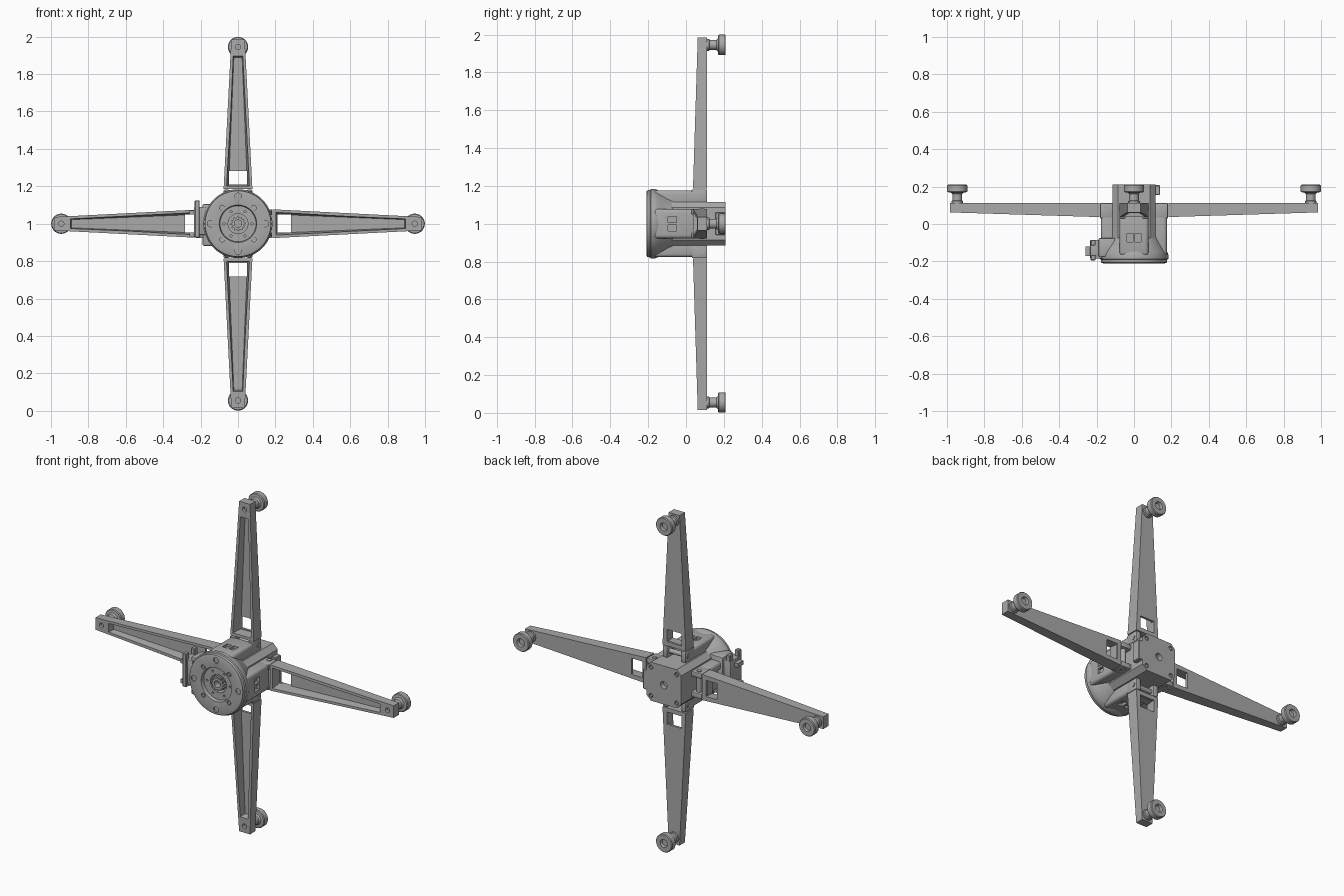
import bpy, bmesh, math
from math import pi, sin, cos
from mathutils import Matrix

cube = bpy.data.objects.get("Cube")
if cube:
    bpy.data.objects.remove(cube)

GREY = (0.4, 0.4, 0.4, 1)
metal = bpy.data.materials.new("grey metal")
metal.use_nodes = True
metal.diffuse_color = GREY
metal.node_tree.nodes["Principled BSDF"].inputs["Base Color"].default_value = GREY


def finish(name, bm):
    bmesh.ops.recalc_face_normals(bm, faces=bm.faces)
    mesh = bpy.data.meshes.new(name)
    bm.to_mesh(mesh)
    bm.free()
    mesh.materials.append(metal)
    mesh.shade_smooth()
    mesh.set_sharp_from_angle(angle=math.radians(35))
    ob = bpy.data.objects.new(name, mesh)
    bpy.context.collection.objects.link(ob)
    ob.location.z = 1
    return ob


def loft(name, rows):
    """Skin equal-length loops of points and cap both ends."""
    bm = bmesh.new()
    loops = [[bm.verts.new(p) for p in row] for row in rows]
    n = len(loops[0])
    for a, b in zip(loops, loops[1:]):
        for i in range(n):
            j = (i + 1) % n
            bm.faces.new((a[i], a[j], b[j], b[i]))
    bm.faces.new(loops[0])
    bm.faces.new(loops[-1])
    return finish(name, bm)


def beam(name, *sections):
    """Tapered beam along x; each section is (x, half width, front y, back y)."""
    return loft(name, [[(x, f, -w), (x, f, w), (x, b, w), (x, b, -w)] for x, w, f, b in sections])


def box(name, x, y, z):
    return loft(name, [[(a, y[0], z[0]), (a, y[1], z[0]), (a, y[1], z[1]), (a, y[0], z[1])] for a in x])


def prism(name, pts, y0, y1):
    return loft(name, [[(x, y, z) for x, z in pts] for y in (y0, y1)])


def lathe(name, profile, x=0, z=0, steps=48):
    """Spin (radius, y) points about a y-parallel axis, closing both ends."""
    rows = [[(x + r * cos(2 * pi * i / steps), y, z + r * sin(2 * pi * i / steps))
             for i in range(steps)] for r, y in profile]
    return loft(name, rows)


def rod(name, r, y0, y1, x=0, z=0, steps=24):
    return lathe(name, [(r, y0), (r, y1)], x, z, steps)


def cut(ob, *cutters):
    for c in cutters:
        mod = ob.modifiers.new("cut", "BOOLEAN")
        mod.operation, mod.object, mod.solver = "DIFFERENCE", c, "EXACT"
    bpy.context.view_layer.update()
    mesh = bpy.data.meshes.new_from_object(ob.evaluated_get(bpy.context.evaluated_depsgraph_get()))
    ob.modifiers.clear()
    ob.data = mesh
    mesh.set_sharp_from_angle(angle=math.radians(35))
    for c in cutters:
        bpy.data.objects.remove(c)
    return ob


def bevel(ob, width, segments=3):
    bm = bmesh.new()
    bm.from_mesh(ob.data)
    bmesh.ops.bevel(bm, geom=bm.edges[:], offset=width, segments=segments, profile=0.5, affect="EDGES")
    bm.to_mesh(ob.data)
    bm.free()
    ob.data.shade_smooth()
    ob.data.set_sharp_from_angle(angle=math.radians(35))
    return ob


def four_way(ob):
    """Repeat a part at the four quarter turns about the y axis."""
    base = ob.name
    for side, k in (("left", 0), ("lower", 1), ("right", 2), ("upper", 3)):
        o = ob if k == 0 else ob.copy()
        if k:
            bpy.context.collection.objects.link(o)
        o.rotation_euler.y = k * pi / 2
        o.name = side + "_" + base


# Arms: tapered trays, open at the front, with a window near the root
arm = beam("arm", (0.185, 0.077, 0.037, 0.112), (0.985, 0.036, 0.062, 0.112))
pocket = loft("pocket", [
    [(0.2, -0.066, 0), (0.905, -0.03, 0), (0.905, 0.03, 0), (0.2, 0.066, 0)][::-1] and
    [(0.2, 0.0, -0.068), (0.905, 0.0, -0.031), (0.905, 0.0, 0.031), (0.2, 0.0, 0.068)],
    [(0.205, 0.098, -0.05), (0.89, 0.098, -0.022), (0.89, 0.098, 0.022), (0.205, 0.098, 0.05)]])
window = box("window", (0.21, 0.283), (0.05, 0.2), (-0.048, 0.048))
tip_hole = rod("tip_hole", 0.014, 0, 0.08, 0.945)
four_way(cut(arm, pocket, window, tip_hole))

# Feet: turned pads on short posts behind each arm tip
foot = lathe("foot", [(0.032, 0.108), (0.032, 0.122), (0.026, 0.125), (0.026, 0.16), (0.034, 0.168),
                      (0.05, 0.17), (0.054, 0.175), (0.054, 0.205), (0.05, 0.21), (0.024, 0.21),
                      (0.02, 0.195), (0.002, 0.195)], 0.945, 0, 32)
four_way(foot)

# Hinge lugs and pins joining the arms to the body
for s, side in ((1, "a"), (-1, "b")):
    lug = box("hinge_lug_" + side, (0.11, 0.182), (0.03, 0.112), sorted((s * 0.045, s * 0.077)))
    four_way(bevel(lug, 0.006, 2))
pin = rod("hinge_pin", 0.014, -0.081, 0.081, 0.147, 0, 16)
pin.data.transform(Matrix.Translation((0, 0.085, 0)) @ Matrix.Rotation(pi / 2, 4, "X"))
four_way(pin)

# Pillars running from the front flange back to the hinges
pillar = box("pillar", (0.09, 0.176), (-0.17, 0.05), (-0.077, 0.077))
pillar = bevel(pillar, 0.016)
slots = [box("slot", (0.16, 0.2), (-0.095, -0.05), (a, a + 0.032)) for a in (-0.038, 0.006)]
four_way(cut(pillar, *slots))

# Flared housing with the stepped front flange
housing = lathe("front_housing", [
    (0.002, -0.145), (0.053, -0.145), (0.053, -0.185), (0.096, -0.185), (0.1, -0.205), (0.165, -0.21),
    (0.176, -0.206), (0.178, -0.19), (0.184, -0.186), (0.184, -0.165), (0.178, -0.15), (0.165, -0.125),
    (0.152, -0.1), (0.14, -0.07), (0.002, -0.07)], steps=64)
holes = [rod("hole", 0.013, -0.25, -0.198, 0.12 * cos(a), 0.12 * sin(a), 16)
         for a in (pi / 4 + k * pi / 2 for k in range(4))]
holes += [rod("hole", 0.017, -0.25, -0.2, 0.147 * cos(k * pi / 2), 0.147 * sin(k * pi / 2), 16)
          for k in range(4)]
holes += [rod("hole", 0.006, -0.25, -0.175, 0.075 * cos(k * pi / 3), 0.075 * sin(k * pi / 3), 12)
          for k in range(6)]
cut(housing, *holes)
for k in range(4):
    a = pi / 4 + k * pi / 2
    rod("flange_screw_%d" % (k + 1), 0.009, -0.206, -0.195, 0.12 * cos(a), 0.12 * sin(a), 12)

# Splined output shaft
teeth = 12
spline = []
for i in range(teeth * 4):
    r = 0.04 if i % 4 < 2 else 0.033
    a = 2 * pi * i / (teeth * 4)
    spline.append((r * cos(a), r * sin(a)))
shaft = prism("splined_shaft", spline, -0.195, -0.13)
cut(shaft, rod("bore", 0.02, -0.3, -0.16))

# Motor block with chamfered corners, centre bore and corner screws
h, c = 0.115, 0.085
octagon = [(h, -c), (h, c), (c, h), (-c, h), (-h, c), (-h, -c), (-c, -h), (c, -h)]
motor = prism("motor_block", octagon, -0.1, 0.21)
corners = [(sx * 0.085, sz * 0.085) for sx in (1, -1) for sz in (1, -1)]
cut(motor, rod("bore", 0.022, 0.18, 0.3), *[rod("bore", 0.013, 0.2, 0.3, x, z, 16) for x, z in corners])
for i, (x, z) in enumerate(corners):
    rod("motor_screw_%d" % (i + 1), 0.009, 0.19, 0.207, x, z, 6)
bevel(box("motor_socket", (0.1, 0.14), (0.155, 0.208), (-0.06, 0.06)), 0.004, 1)

# Side connector on the right of the housing
bevel(box("connector_base", (-0.19, -0.1), (-0.175, -0.075), (-0.118, 0.105)), 0.008, 2)
bevel(box("connector_body", (-0.235, -0.17), (-0.185, -0.085), (-0.06, 0.09)), 0.005, 2)
for z in (-0.06, 0.06):
    box("connector_clip", (-0.26, -0.2), (-0.17, -0.12), (z - 0.012, z + 0.012))
for y in (-0.18, -0.1):
    bevel(box("connector_ear", (-0.232, -0.205), (y - 0.015, y + 0.015), (-0.075, 0.125)), 0.004, 1)
